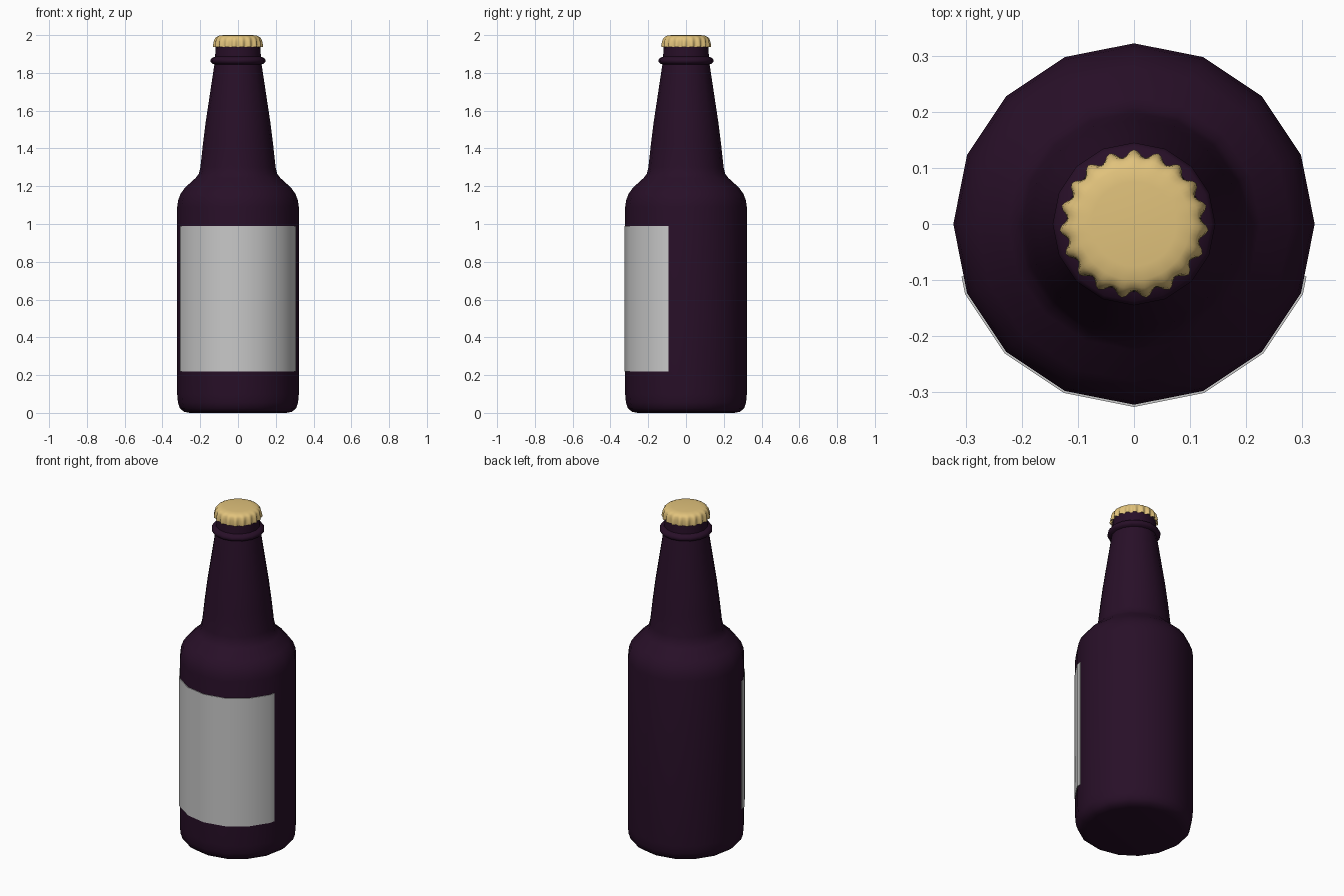
import bpy, bmesh, math

if "Cube" in bpy.data.objects:
    bpy.data.objects.remove(bpy.data.objects["Cube"])


def material(name, rgb):
    m = bpy.data.materials.new(name)
    m.diffuse_color = (*rgb, 1)
    m.use_nodes = True
    m.node_tree.nodes["Principled BSDF"].inputs["Base Color"].default_value = m.diffuse_color
    return m


def finish(name, bm, mat, angle):
    bmesh.ops.recalc_face_normals(bm, faces=bm.faces)
    me = bpy.data.meshes.new(name)
    bm.to_mesh(me)
    bm.free()
    me.materials.append(mat)
    me.polygons.foreach_set("use_smooth", [True] * len(me.polygons))
    me.set_sharp_from_angle(angle=math.radians(angle))
    ob = bpy.data.objects.new(name, me)
    bpy.context.collection.objects.link(ob)
    return ob


def lathe(name, profile, sides, mat, teeth=0, angle=40):
    """Revolve (radius, z, ripple) points; ripple waves the radius 'teeth' times."""
    bm = bmesh.new()
    rings = []
    for r, z, ripple in profile:
        ring = []
        for i in range(sides):
            a = math.pi / 2 + 2 * math.pi * i / sides
            rr = r + ripple * math.cos(teeth * (a - math.pi / 2))
            ring.append(bm.verts.new((rr * math.cos(a), rr * math.sin(a), z)))
        rings.append(ring)
    for lo, hi in zip(rings, rings[1:]):
        for i in range(sides):
            j = (i + 1) % sides
            bm.faces.new((lo[i], lo[j], hi[j], hi[i]))
    bm.faces.new(rings[0])
    bm.faces.new(rings[-1])
    return finish(name, bm, mat, angle)


glass = material("dark plum glass", (0.021, 0.0048, 0.021))
paper = material("grey label paper", (0.58, 0.58, 0.58))
gold = material("pale gold metal", (0.75, 0.54, 0.20))

# Bottle: rounded base, straight body, shoulder, tapered neck, collar and lip
R = 0.322
bottle = [(0.255, 0.0), (0.285, 0.006), (0.308, 0.024), (0.318, 0.055), (R, 0.10),
          (R, 1.09), (0.317, 1.125), (0.304, 1.16), (0.28, 1.193), (0.225, 1.243),
          (0.208, 1.265), (0.199, 1.30), (0.186, 1.42), (0.171, 1.54), (0.125, 1.845),
          (0.138, 1.85), (0.145, 1.859), (0.145, 1.869), (0.138, 1.879),
          (0.121, 1.886), (0.118, 1.96)]
lathe("bottle", [(r, z, 0) for r, z in bottle], 16, glass, angle=50)

# Crimped cap with nineteen teeth
cap = [(0.112, 1.945, 0.004), (0.125, 1.936, 0.007), (0.126, 1.945, 0.007),
       (0.124, 1.965, 0.005), (0.121, 1.980, 0.003), (0.114, 1.990, 0.001),
       (0.100, 1.997, 0), (0.075, 2.0, 0)]
lathe("bottle_cap", cap, 19 * 6, gold, teeth=19, angle=60)


# Front label: thin plate that follows the facets of the body
def label_arc(radius):
    corner = lambda k: (radius * math.cos(k * math.pi / 8), radius * math.sin(k * math.pi / 8))
    pts = [corner(k) for k in range(-8, 1)]
    t = 0.75  # the label stops part-way along the outermost facets
    for end, inner in ((0, 1), (-1, -2)):
        pts[end] = tuple(p + (q - p) * t for p, q in zip(pts[end], pts[inner]))
    return pts


bm = bmesh.new()
outline = label_arc(R + 0.004) + label_arc(R - 0.002)[::-1]
low = [bm.verts.new((x, y, 0.22)) for x, y in outline]
high = [bm.verts.new((x, y, 0.99)) for x, y in outline]
n = len(outline)
half = n // 2
for i in range(n):
    j = (i + 1) % n
    bm.faces.new((low[i], low[j], high[j], high[i]))
for ring in (low, high):
    for i in range(half - 1):
        bm.faces.new((ring[i], ring[i + 1], ring[n - 2 - i], ring[n - 1 - i]))
finish("front_label", bm, paper, 40)
